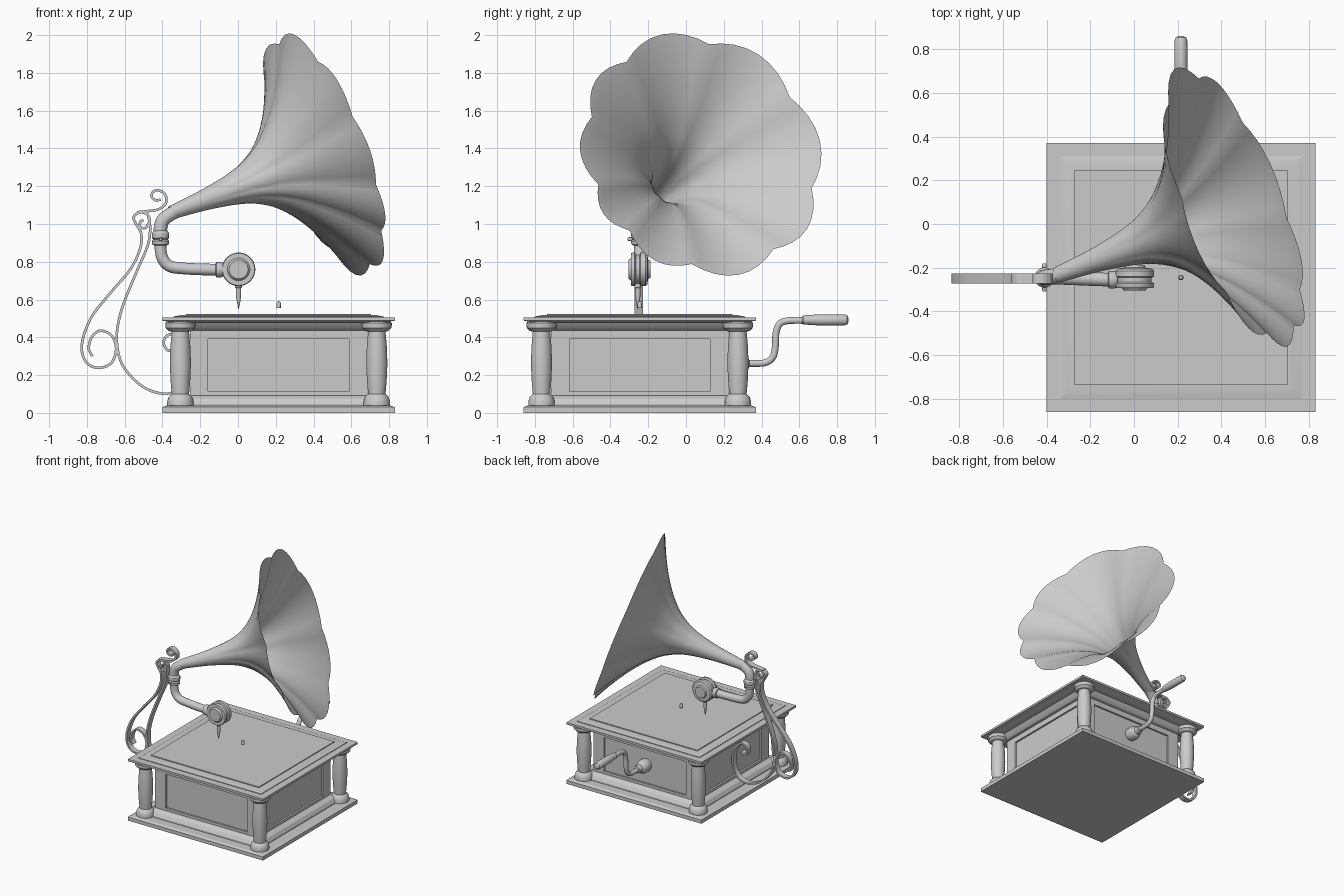
import bpy, bmesh, math
from mathutils import Vector, Matrix

if "Cube" in bpy.data.objects:
    bpy.data.objects.remove(bpy.data.objects["Cube"])

CX, CY = 0.215, -0.245          # centre of the case


def finish(name, bm, angle=30):
    bmesh.ops.remove_doubles(bm, verts=bm.verts, dist=1e-5)
    bmesh.ops.recalc_face_normals(bm, faces=bm.faces)
    me = bpy.data.meshes.new(name)
    bm.to_mesh(me)
    bm.free()
    ob = bpy.data.objects.new(name, me)
    bpy.context.collection.objects.link(ob)
    bpy.ops.object.select_all(action='DESELECT')
    ob.select_set(True)
    bpy.context.view_layer.objects.active = ob
    bpy.ops.object.shade_smooth_by_angle(angle=math.radians(angle))
    return ob


def loft(bm, rings, caps=True):
    rows = [[bm.verts.new(p) for p in ring] for ring in rings]
    n = len(rows[0])
    for a, b in zip(rows, rows[1:]):
        for i in range(n):
            j = (i + 1) % n
            bm.faces.new((a[i], a[j], b[j], b[i]))
    if caps:
        bm.faces.new(rows[0])
        bm.faces.new(rows[-1])


def lathe_mesh(profile, n, matrix):
    # profile of (radius, height); four sides gives a square of that half width
    k, off = (math.sqrt(2), math.pi / 4) if n == 4 else (1, 0)
    bm = bmesh.new()
    loft(bm, [[matrix @ Vector((r * k * math.cos(off + 2 * math.pi * i / n),
                                r * k * math.sin(off + 2 * math.pi * i / n), z))
               for i in range(n)] for r, z in profile])
    return bm


def lathe(name, profile, n=32, loc=(0, 0, 0), rot=None):
    m = Matrix.Translation(loc)
    if rot:
        m = m @ Matrix.Rotation(math.radians(rot[0]), 4, rot[1])
    return finish(name, lathe_mesh(profile, n, m), 12 if n == 4 else 30)


def smooth_path(pts, steps=5):
    p = [Vector(q) for q in pts]
    p = [2 * p[0] - p[1]] + p + [2 * p[-1] - p[-2]]
    out = []
    for a, b, c, d in zip(p, p[1:], p[2:], p[3:]):
        for s in range(steps):
            t = s / steps
            out.append(0.5 * (2 * b + (c - a) * t + (2 * a - 5 * b + 4 * c - d) * t * t
                              + (3 * b - a - 3 * c + d) * t ** 3))
    return out + [p[-2]]


def sweep(name, pts, section, flat_axis):
    path = smooth_path(pts)
    b = Vector(flat_axis)
    rings = []
    for i, p in enumerate(path):
        t = path[min(i + 1, len(path) - 1)] - path[max(i - 1, 0)]
        side = t.cross(b).normalized()
        rings.append([p + side * u + b * v for u, v in section])
    bm = bmesh.new()
    loft(bm, rings)
    return finish(name, bm)


def circle(r, n=20):
    return [(r * math.cos(2 * math.pi * i / n), r * math.sin(2 * math.pi * i / n)) for i in range(n)]


# Case: plinth, moulded body with recessed panels, top board and lid
lathe("plinth", [(.615, 0), (.615, .03), (.595, .038), (.5, .038)], 4, (CX, CY, 0))
lathe("top_board", [(.56, .475), (.595, .485), (.615, .488), (.615, .505), (.5, .505)], 4, (CX, CY, 0))
lathe("lid", [(.557, .505), (.557, .51), (.52, .517), (.49, .517), (.49, .524)], 4, (CX, CY, 0))
bm = lathe_mesh([(.525, .03), (.525, .05), (.51, .075), (.485, .09), (.47, .092), (.47, .435),
                 (.49, .44), (.51, .455), (.525, .475), (.525, .48)], 4, Matrix())
bmesh.ops.recalc_face_normals(bm, faces=bm.faces)
bm.normal_update()
sides = [f for f in bm.faces if abs(f.normal.z) < .1 and f.calc_area() > .2]
bmesh.ops.inset_individual(bm, faces=sides, thickness=.046)
for f in sides:
    n = f.normal.copy()
    for v in f.verts:
        k = 1 if abs(n.x) > .5 else 0
        v.co[k] = math.copysign(.373, v.co[k])
        v.co.z -= .012
    inner = bmesh.ops.extrude_discrete_faces(bm, faces=[f])["faces"][0]
    bmesh.ops.translate(bm, verts=inner.verts, vec=n * -.015)
finish("body", bm, 20).location = (CX, CY, 0)

# Corner columns
column = [(.06, .036), (.07, .04), (.07, .06), (.062, .085), (.05, .097), (.046, .1), (.052, .17),
          (.056, .26), (.053, .35), (.046, .43), (.062, .434), (.078, .45), (.08, .475), (.07, .487)]
for sx in (-1, 1):
    for sy in (-1, 1):
        lathe("column", column, 28, (CX + sx * .52, CY + sy * .52, 0))

# Turntable pin
lathe("spindle_pin", [(.012, .555), (.012, .58), (.008, .589), (0, .592)], 12, (CX, CY, 0))

# Sound box and needle
lathe("sound_box", [(0, -.305), (.05, -.305), (.055, -.297), (.06, -.292), (.085, -.292), (.089, -.285),
                    (.089, -.272), (.078, -.265), (.078, -.245), (.089, -.24), (.089, -.215),
                    (.08, -.205), (.05, -.2), (.045, -.187), (0, -.187)], 36, (.003, 0, .76), (-90, 'X'))
lathe("needle", [(0, .545), (.006, .57), (.014, .62), (.014, .66), (.018, .665), (.018, .69)], 16, (.003, -.255, 0))
lathe("arm_collar", [(.03, -.12), (.04, -.115), (.04, -.088), (.033, -.075)], 24, (0, -.255, .758), (90, 'Y'))

# Tone arm, swivel collar and elbow to the horn
sweep("tone_arm", [(-.41, -.245, .94), (-.41, -.245, .87), (-.398, -.245, .815), (-.36, -.246, .776),
                   (-.29, -.248, .765), (-.2, -.252, .76), (-.08, -.256, .757)], circle(.031), (0, 1, 0))
lathe("swivel_collar", [(.03, .885), (.044, .892), (.046, .91), (.038, .918), (.046, .926),
                        (.046, .95), (.036, .965), (.03, .97)], 28, (-.41, -.245, 0))
lathe("collar_screw", [(.007, -.065), (.01, -.058), (.01, .058), (.007, .065)], 12, (-.41, -.245, .92), (-90, 'X'))
sweep("horn_elbow", [(-.41, -.245, .94), (-.41, -.245, .98), (-.397, -.244, 1.02),
                     (-.36, -.237, 1.05), (-.31, -.218, 1.074)], circle(.036), (0, 1, 0))

# Petalled horn: creases at given angles round the mouth
start, mouth = Vector((-.38, -.245, 1.05)), Vector((.46, .083, 1.37))
axis = (mouth - start).normalized()
u = (Vector((0, 1, 0)) - axis * axis.y).normalized()
w = axis.cross(u)
profile = smooth_path([(.03, .036, 0), (.2, .052, 0), (.3, .066, 0), (.4, .085, 0), (.5, .115, 0),
                       (.6, .17, 0), (.68, .24, 0), (.75, .32, 0), (.82, .42, 0), (.88, .52, 0),
                       (.93, .615, 0), (.953, .665, 0)], 3)
creases = [-157, -130, -95, -50, -10, 38, 86, 132, 168, 203]
STEPS = 8
spokes = [(math.radians(a + (b - a) * s / STEPS), math.sin(math.pi * s / STEPS) - .6)
          for a, b in zip(creases, creases[1:]) for s in range(STEPS)]
rings = []
for q in profile:
    wave = min(1, max(0, (q.x - .2) / .75))
    rings.append([start + axis * q.x
                  + (u * math.cos(a) + w * math.sin(a)) * q.y * (1 + .085 * wave * lobe)
                  for a, lobe in spokes])
bm = bmesh.new()
loft(bm, rings, caps=False)
finish("horn", bm, 60)

# Scrolled strap bracket (x, z points)
strap = [(-.007, -.023), (.007, -.023), (.007, .023), (-.007, .023)]
outer = [(-.77, .30), (-.79, .34), (-.775, .4), (-.73, .435), (-.67, .41), (-.645, .34), (-.67, .265),
         (-.74, .238), (-.805, .27), (-.827, .36), (-.78, .5), (-.68, .63), (-.57, .76), (-.518, .87),
         (-.513, .95), (-.54, 1.0), (-.553, 1.035), (-.525, 1.06), (-.485, 1.055), (-.468, 1.02),
         (-.49, .98), (-.52, .985), (-.515, 1.015), (-.5, 1.018)]
inner = [(-.475, 1.045), (-.465, .97), (-.48, .88), (-.54, .74), (-.615, .55), (-.642, .4), (-.615, .26),
         (-.52, .15), (-.42, .105), (-.34, .11), (-.285, .16), (-.262, .26), (-.285, .36), (-.335, .415),
         (-.38, .405), (-.393, .365), (-.37, .33), (-.34, .345)]
upper = [(-.41, 1.13), (-.435, 1.125), (-.457, 1.145), (-.45, 1.17), (-.42, 1.178), (-.385, 1.155),
         (-.382, 1.11), (-.42, 1.078), (-.48, 1.068), (-.535, 1.062)]
for name, pts in (("outer_scroll", outer), ("inner_scroll", inner), ("upper_scroll", upper)):
    sweep(name, [(x, -.25, z) for x, z in pts], strap, (0, 1, 0))

# Winding crank on the back
lathe("crank_boss", [(.045, .19), (.052, .22), (.052, .265), (.044, .285), (.03, .295), (.027, .33), (.018, .335)],
      24, (CX, 0, .262), (-90, 'X'))
sweep("crank_rod", [(CX, y, z) for y, z in [(.28, .262), (.36, .262), (.42, .266), (.46, .295), (.473, .35),
                    (.476, .42), (.495, .47), (.54, .488), (.64, .49)]], circle(.018, 16), (1, 0, 0))
lathe("crank_handle", [(.018, .615), (.024, .622), (.029, .7), (.029, .84), (.024, .853), (.012, .86)],
      20, (CX, 0, .492), (-90, 'X'))
